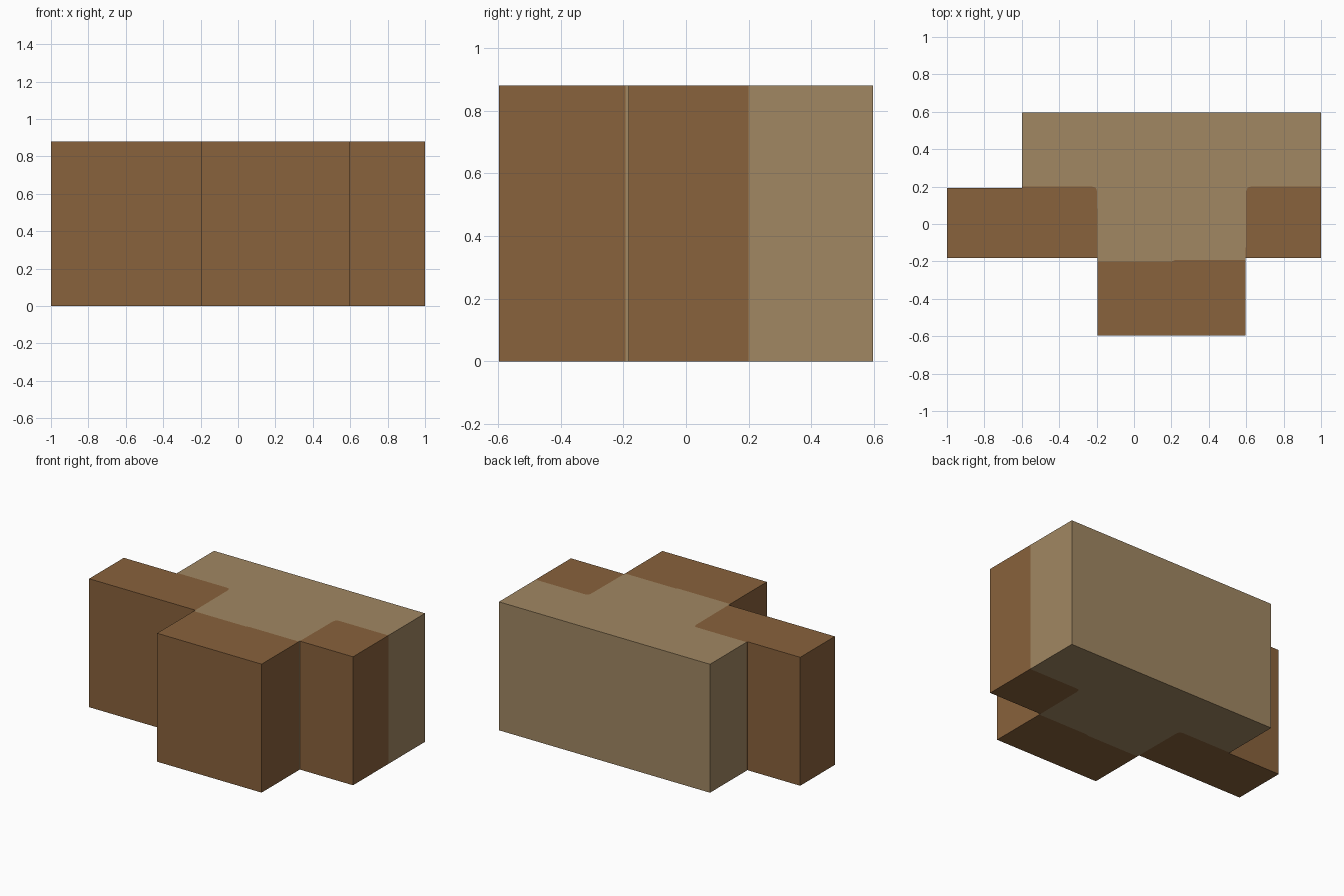
import bpy
import bmesh

if "Cube" in bpy.data.objects:
    bpy.data.objects.remove(bpy.data.objects["Cube"])

HEIGHT = 0.88


def material(name, rgb):
    m = bpy.data.materials.new(name)
    m.diffuse_color = (*rgb, 1.0)
    m.use_nodes = True
    m.node_tree.nodes["Principled BSDF"].inputs["Base Color"].default_value = m.diffuse_color
    return m


light = material("light tan", (0.355, 0.243, 0.123))
dark = material("dark brown", (0.25, 0.122, 0.045))

# Seams where the dark blocks meet the tan body (plan view, rounded inner corners)
left_seam = [(-0.6, 0.2), (-0.225, 0.2), (-0.205, 0.195), (-0.197, 0.175), (-0.195, -0.183)]
front_seam = [(-0.195, -0.2), (0.2, -0.2), (0.22, -0.193), (0.597, -0.193)]
right_seam = [(0.597, -0.183), (0.6, 0.175), (0.607, 0.195), (0.625, 0.2), (1.0, 0.2)]

# Counter-clockwise plan outline of every part
parts = {
    "main_body": (light, left_seam + front_seam + right_seam + [(1.0, 0.597), (-0.6, 0.597)]),
    "left_block": (dark, left_seam[::-1] + [(-0.6, 0.192), (-1.0, 0.192), (-1.0, -0.183)]),
    "front_block": (dark, front_seam[::-1] + [(-0.195, -0.597), (0.597, -0.597)]),
    "right_block": (dark, right_seam[::-1] + [(1.0, -0.183)]),
}


def edges(outline):
    return list(zip(outline, outline[1:] + outline[:1]))


all_edges = {e for _, outline in parts.values() for e in edges(outline)}


def build_block(name, mat, outline):
    """Extrude an outline to full height, leaving out walls hidden on a seam."""
    bm = bmesh.new()
    low = {p: bm.verts.new((*p, 0.0)) for p in outline}
    high = {p: bm.verts.new((*p, HEIGHT)) for p in outline}
    bm.faces.new([high[p] for p in outline])
    bm.faces.new([low[p] for p in reversed(outline)])
    for a, b in edges(outline):
        if (b, a) not in all_edges:
            bm.faces.new((low[a], low[b], high[b], high[a]))
    mesh = bpy.data.meshes.new(name)
    bm.to_mesh(mesh)
    bm.free()
    mesh.materials.append(mat)
    bpy.context.collection.objects.link(bpy.data.objects.new(name, mesh))


for part_name, (mat, outline) in parts.items():
    build_block(part_name, mat, outline)
